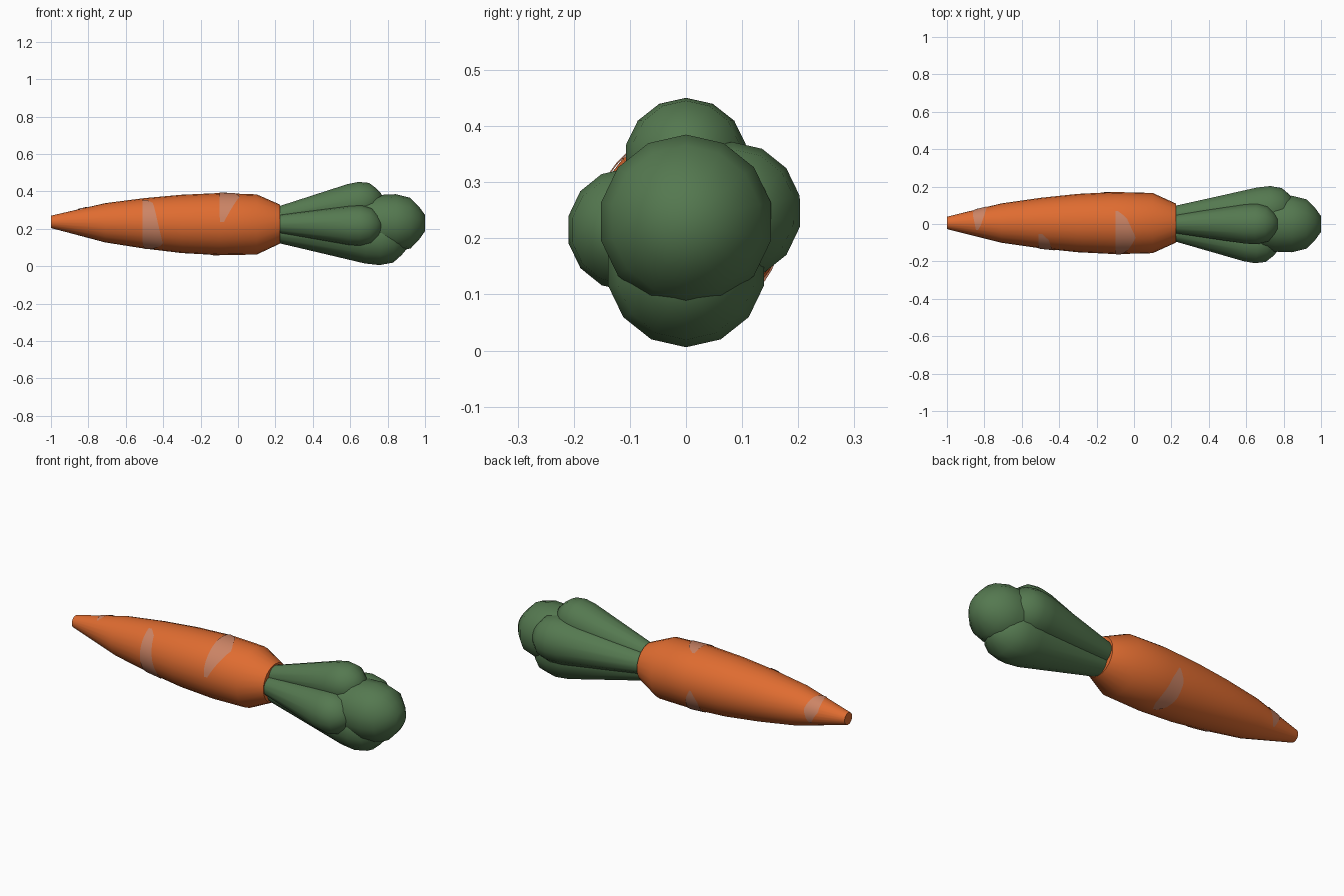
import bpy, bmesh, math
from mathutils import Vector

if "Cube" in bpy.data.objects:
    bpy.data.objects.remove(bpy.data.objects["Cube"])


def material(name, rgb):
    m = bpy.data.materials.new(name)
    m.diffuse_color = (*rgb, 1)
    m.use_nodes = True
    m.node_tree.nodes["Principled BSDF"].inputs["Base Color"].default_value = m.diffuse_color
    return m


ORANGE = material("carrot orange", (0.74, 0.15, 0.03))
PALE = material("pale scar", (0.60, 0.23, 0.13))
GREEN = material("leaf green", (0.09, 0.19, 0.08))


def finish(name, bm, mat, angle):
    me = bpy.data.meshes.new(name)
    bm.to_mesh(me)
    bm.free()
    me.materials.append(mat)
    ob = bpy.data.objects.new(name, me)
    bpy.context.collection.objects.link(ob)
    bpy.ops.object.select_all(action='DESELECT')
    ob.select_set(True)
    bpy.context.view_layer.objects.active = ob
    bpy.ops.object.shade_smooth_by_angle(angle=math.radians(angle))
    return ob


def loft(name, rings, axis, sides, mat):
    """Closed skin through circular rings (centre, radius) across an axis."""
    bm = bmesh.new()
    side = Vector((0, 0, 1)).cross(axis).normalized()
    up = axis.cross(side).normalized()
    loops = []
    for c, r in rings:
        loops.append([bm.verts.new(c + r * (up * math.cos(a) + side * math.sin(a)))
                      for a in (2 * math.pi * i / sides for i in range(sides))])
    for a, b in zip(loops, loops[1:]):
        for i in range(sides):
            j = (i + 1) % sides
            bm.faces.new((a[i], a[j], b[j], b[i]))
    bm.faces.new(loops[0])
    bm.faces.new(loops[-1])
    bmesh.ops.recalc_face_normals(bm, faces=bm.faces)
    return finish(name, bm, mat, 40)


def lerp_table(table, x):
    for a, b in zip(table, table[1:]):
        if x <= b[0]:
            t = (x - a[0]) / (b[0] - a[0])
            return [p + (q - p) * t for p, q in zip(a, b)]
    return list(table[-1])


# Root: x, radius, centre y, centre z
ROOT = [(-1, 0.033, 0.006, 0.237), (-0.71, 0.105, 0.005, 0.232),
        (-0.5, 0.135, 0.005, 0.229), (-0.3, 0.156, 0.005, 0.226),
        (-0.1, 0.166, 0.005, 0.225), (0.1, 0.161, 0.005, 0.223),
        (0.225, 0.104, 0.005, 0.225)]
loft("carrot_root", [(Vector((x, y, z)), r) for x, r, y, z in ROOT],
     Vector((1, 0, 0)), 24, ORANGE)


# Leaves: tapered clubs with a rounded end
def leaf(name, start, end, radius):
    start, end = Vector(start), Vector(end)
    axis = (end - start).normalized()
    rings = [(start, radius * 0.43)]
    for back, k in ((1.55, 0.98), (1.0, 1.0), (0.5, 0.87), (0.2, 0.56), (0, 0.28)):
        rings.append((end - axis * radius * back, radius * k))
    loft(name, rings, axis, 14, GREEN)


leaf("centre_leaf", (0.2, 0, 0.225), (1.0, 0, 0.231), 0.155)
leaf("top_leaf", (0.2, 0, 0.265), (0.77, 0, 0.36), 0.11)
leaf("bottom_leaf", (0.2, 0, 0.19), (0.91, 0, 0.138), 0.143)
leaf("front_leaf", (0.2, -0.04, 0.225), (0.77, -0.118, 0.213), 0.11)
leaf("back_leaf", (0.2, 0.04, 0.23), (0.86, 0.092, 0.252), 0.124)


# Scars: thin skins on the root; rows are angle (0 front, 90 up), x from, x to
def scar(name, rows):
    bm = bmesh.new()
    n = max(4, int((rows[-1][0] - rows[0][0]) / 7))
    grid = []
    for i in range(n + 1):
        deg = rows[0][0] + (rows[-1][0] - rows[0][0]) * i / n
        _, x0, x1 = lerp_table(rows, deg)
        a = math.radians(deg)
        line = []
        for k in range(5):
            x = x0 + (x1 - x0) * k / 4
            _, r, cy, cz = lerp_table(ROOT, x)
            r += 0.003
            line.append(bm.verts.new((x, cy - r * math.cos(a), cz + r * math.sin(a))))
        grid.append(line)
    for p, q in zip(grid, grid[1:]):
        for k in range(4):
            bm.faces.new((p[k], p[k + 1], q[k + 1], q[k]))
    finish(name, bm, PALE, 40)


scar("front_scar", [(-80, -0.5, -0.48), (-65, -0.505, -0.44), (-47, -0.51, -0.40),
                    (4, -0.51, -0.43), (50, -0.51, -0.455), (65, -0.51, -0.49)])
scar("top_scar", [(4, -0.095, -0.075), (20, -0.1, -0.05), (40, -0.1, -0.02),
                  (63, -0.1, 0.01), (100, -0.1, -0.04), (112, -0.1, -0.085)])
scar("tip_scar", [(60, -0.845, -0.835), (80, -0.85, -0.82), (120, -0.86, -0.80),
                  (160, -0.86, -0.785), (185, -0.84, -0.795), (212, -0.82, -0.81)])
scar("back_scar", [(180, -0.15, -0.14), (200, -0.18, -0.11), (235, -0.18, -0.09),
                   (255, -0.16, -0.09), (268, -0.13, -0.11)])
